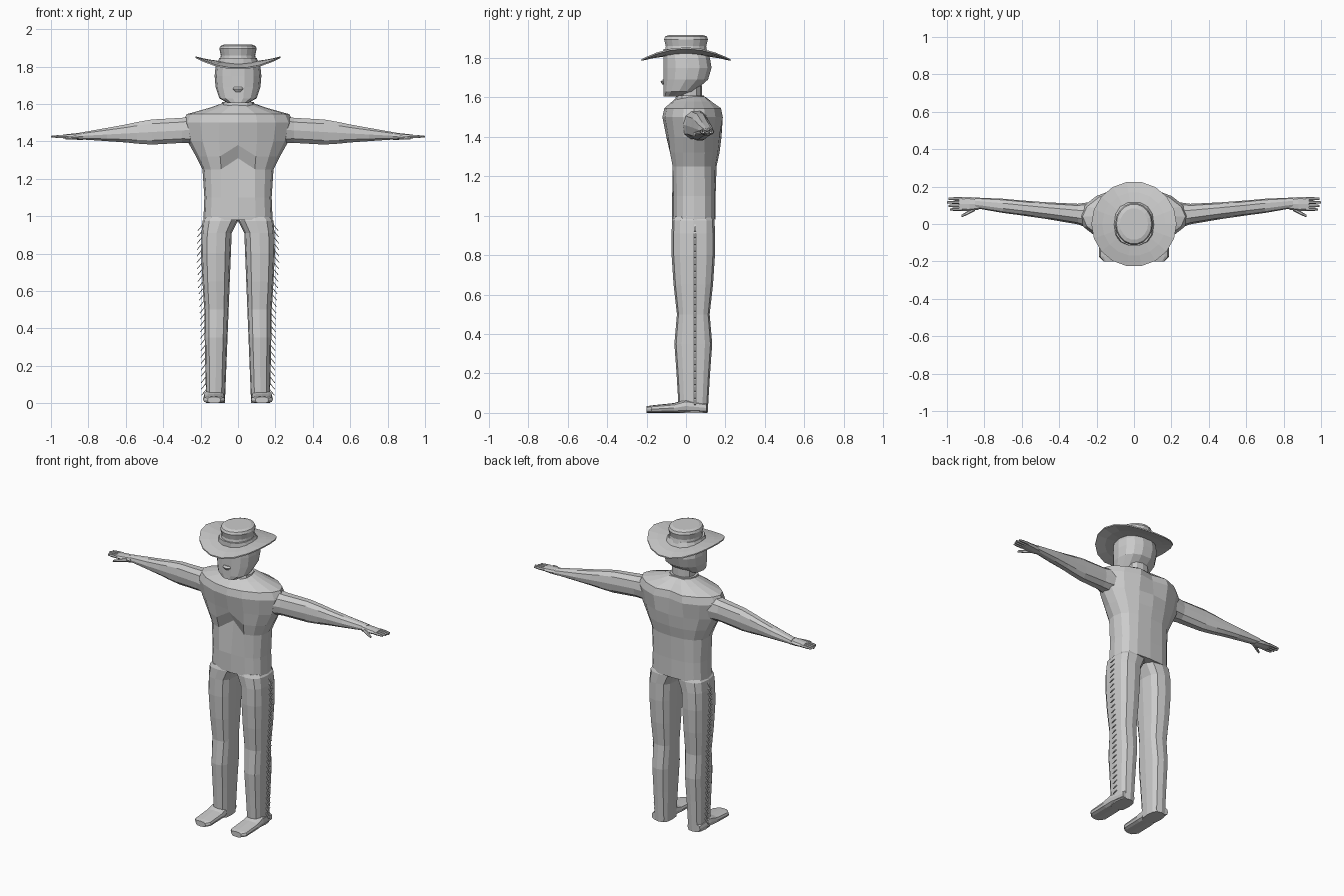
import bpy, bmesh, math
from mathutils import Matrix, Vector

if "Cube" in bpy.data.objects:
    bpy.data.objects.remove(bpy.data.objects["Cube"], do_unlink=True)

shade = (0.6, 0.6, 0.6, 1)
grey = bpy.data.materials.new("light_grey")
grey.use_nodes = True
grey.diffuse_color = shade
grey.node_tree.nodes["Principled BSDF"].inputs["Base Color"].default_value = shade


def finish(name, bm, mirror=False):
    bmesh.ops.recalc_face_normals(bm, faces=bm.faces)
    mesh = bpy.data.meshes.new(name)
    bm.to_mesh(mesh)
    bm.free()
    mesh.materials.append(grey)
    part = bpy.data.objects.new(name, mesh)
    bpy.context.collection.objects.link(part)
    if mirror:
        modifier = part.modifiers.new("Mirror", 'MIRROR')
        modifier.use_mirror_merge = False


def signed_power(value, exponent):
    return math.copysign(abs(value) ** exponent, value)


def cross_section(axis, position, half_a, half_b, centre, sides, exponent):
    """Rounded box across one axis; the exponent sets how square it is."""
    centre_a, centre_b = centre
    points = []
    for step in range(sides):
        angle = math.tau * step / sides
        a = centre_a + half_a * signed_power(math.cos(angle), exponent)
        b = centre_b + half_b * signed_power(math.sin(angle), exponent)
        points.append({'x': (position, a, b),
                       'y': (a, position, b),
                       'z': (a, b, position)}[axis])
    return points


def skin(bm, rings):
    """Join rings of equal length into a capped tube."""
    loops = [[bm.verts.new(point) for point in ring] for ring in rings]
    for low, high in zip(loops, loops[1:]):
        for i, vert in enumerate(low):
            bm.faces.new((low[i - 1], vert, high[i], high[i - 1]))
    bm.faces.new(loops[0])
    bm.faces.new(loops[-1])


def loft(name, axis, sections, centre, squareness, sides=12, mirror=False, shape=None):
    """Tube through (position, half width, half depth) along an axis."""
    bm = bmesh.new()
    skin(bm, [cross_section(axis, position, half_a, half_b,
                            centre(position, half_a, half_b), sides, squareness(position))
              for position, half_a, half_b in sections])
    if shape:
        for vert in bm.verts:
            shape(vert.co)
    finish(name, bm, mirror)


def boxy(position):
    return 0.7


def soft(position):
    return 0.85


def oval(position):
    return 1


# Shirt, boxy at the waist and pointed at the shoulders
def shirt_squareness(height):
    return 0.7 + 0.4 * min(1, max(0, (height - 1.2) * 4))


def shirt_shape(co):
    """Arch the ribs in front and hollow the back between the shoulder blades."""
    middle = max(0, 1 - abs(co.x) * 11)
    if co.y < 0 and 1.2 < co.z < 1.36:
        if co.z < 1.3:
            co.y += 0.03 * middle
        co.z += 0.06 * middle
    elif co.y > 0.1 and co.z > 1.45:
        co.y -= 0.03 * middle


loft("shirt", 'z', [
    (0.98, 0.185, 0.11), (1.1, 0.18, 0.11), (1.25, 0.19, 0.115), (1.32, 0.225, 0.13),
    (1.4, 0.27, 0.14), (1.5, 0.295, 0.16), (1.545, 0.275, 0.15), (1.58, 0.15, 0.11),
    (1.605, 0.08, 0.08)],
    lambda height, width, depth: (0, 0.04), shirt_squareness, sides=16, shape=shirt_shape)


# Neck, collar and a head with an upright face line
def neck_centre(height, width, depth):
    return 0, 0.02


def face_line(height, width, depth):
    return 0, depth - 0.116


loft("neck", 'z', [(1.56, 0.07, 0.06), (1.66, 0.07, 0.06)], neck_centre, soft)
loft("collar", 'z', [(1.57, 0.09, 0.08), (1.61, 0.085, 0.07)], neck_centre, soft)
loft("head", 'z', [
    (1.605, 0.055, 0.05), (1.63, 0.1, 0.08), (1.69, 0.12, 0.115),
    (1.75, 0.125, 0.124), (1.8, 0.12, 0.12), (1.845, 0.1, 0.11)],
    face_line, soft, sides=14)
loft("mouth", 'z', [(1.665, 0.015, 0.01), (1.68, 0.03, 0.02), (1.69, 0.025, 0.01)],
     lambda height, width, depth: (0, -0.11), oval, sides=8)


# Hat: oval crown on a brim that dips front and back and lifts at the sides
def brim_shape(co):
    co.z += 0.6 * (co.x ** 2 - co.y ** 2)


def hat_centre(height, width, depth):
    return 0, 0


brim_radii = (0.09, 0.17, 0.228)
brim = [(1.815, r, r) for r in brim_radii] + [(1.823, r, r) for r in reversed(brim_radii)]
loft("hat_brim", 'z', brim, hat_centre, oval, sides=18, shape=brim_shape)
crown = [(1.81, 0.1), (1.86, 0.092), (1.895, 0.1), (1.91, 0.094), (1.917, 0.075)]
loft("hat_crown", 'z', [(height, r, r * 1.13) for height, r in crown],
     hat_centre, oval, sides=18)


# Arm and palm, drifting back and down toward the fingertips
def arm_centre(reach, depth, height):
    return 0.02 + 0.11 * reach, 1.475 - 0.055 * reach


loft("arm", 'x', [
    (0.2, 0.08, 0.08), (0.3, 0.055, 0.07), (0.46, 0.045, 0.07), (0.54, 0.042, 0.06),
    (0.6, 0.04, 0.05), (0.7, 0.038, 0.037), (0.85, 0.028, 0.018)],
    arm_centre, soft, sides=10, mirror=True)
loft("palm", 'x', [(0.83, 0.03, 0.02), (0.88, 0.038, 0.016), (0.935, 0.037, 0.01)],
     lambda reach, depth, height: (0.107, 1.426), soft, sides=8, mirror=True)


# Four fingers and a thumb, each a tapering hexagonal tube
def finger(bm, root, tip, radius):
    root, tip = Vector(root), Vector(tip)
    rings = []
    for along, thickness in ((0, 1), (0.6, 0.9), (1, 0.6)):
        x, y, z = root.lerp(tip, along)
        rings.append(cross_section('x', x, radius * thickness, radius * thickness,
                                   (y, z), 6, 1))
    skin(bm, rings)


bm = bmesh.new()
for number in range(4):
    y = 0.078 + 0.019 * number
    finger(bm, (0.92, y, 1.427), (1 - 0.008 * abs(number - 2), y, 1.425), 0.009)
finger(bm, (0.85, 0.08, 1.425), (0.923, 0.042, 1.415), 0.011)
finish("fingers", bm, True)


# Trouser leg, meeting its twin at the crotch
def inner_edge(height):
    return 0.07 - 0.04 * height if height < 0.95 else 0


leg_profile = [(0, 0.17, 0.073), (0.2, 0.175, 0.085), (0.35, 0.178, 0.096),
               (0.5, 0.18, 0.083), (0.65, 0.19, 0.1), (0.8, 0.197, 0.11),
               (0.91, 0.195, 0.11), (0.975, 0.19, 0.108), (0.995, 0.175, 0.1)]
loft("trouser_leg", 'z',
     [(height, (outer - inner_edge(height)) / 2, depth) for height, outer, depth in leg_profile],
     lambda height, width, depth: (inner_edge(height) + width, 0.037),
     boxy, mirror=True)

# Shoe, resting on the ground
loft("shoe", 'y', [
    (0.104, 0.045, 0.025), (0, 0.055, 0.035), (-0.06, 0.058, 0.025),
    (-0.175, 0.058, 0.019), (-0.2, 0.035, 0.017)],
    lambda position, width, height: (0.128, height), boxy, mirror=True)

# Fringe hanging along the outer seam
bm = bmesh.new()
tassels = 27
for number in range(tassels):
    height = 0.07 + 0.88 * number / (tassels - 1)
    low, high = next(pair for pair in zip(leg_profile, leg_profile[1:])
                     if pair[0][0] <= height <= pair[1][0])
    blend = (height - low[0]) / (high[0] - low[0])
    seam = low[1] + blend * (high[1] - low[1])
    place = (Matrix.Translation(Vector((seam + 0.01, 0.045, height - 0.012)))
             @ Matrix.Rotation(math.radians(52), 4, 'Y')
             @ Matrix.Diagonal((0.042, 0.01, 0.004, 1)))
    bmesh.ops.create_cube(bm, size=1, matrix=place)
finish("fringe", bm, True)
